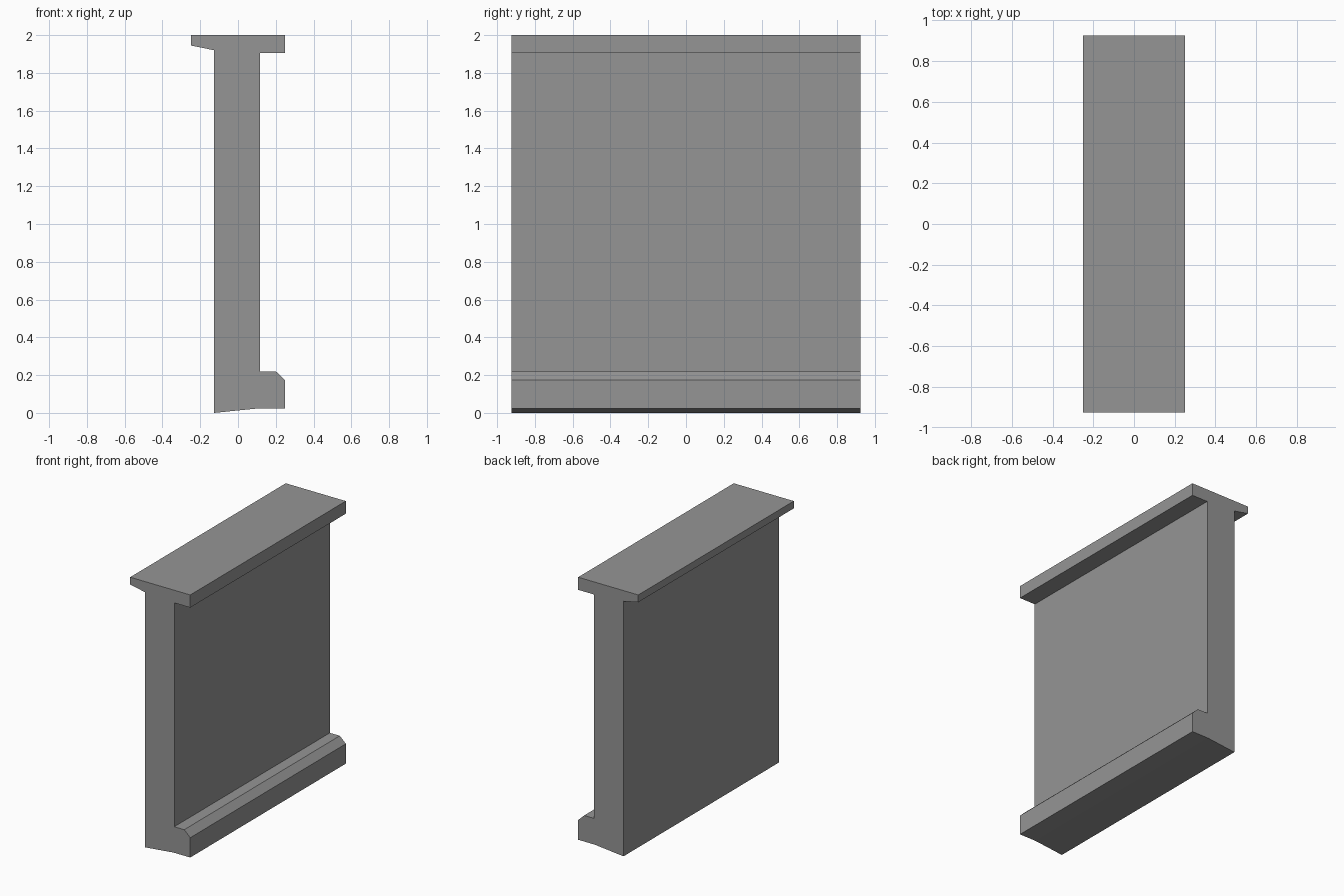
import bpy
import bmesh

cube = bpy.data.objects.get("Cube")
if cube:
    bpy.data.objects.remove(cube, do_unlink=True)

HALF_LENGTH = 0.925

# Plain grey surface
grey = bpy.data.materials.new("plain_grey")
grey.use_nodes = True
colour = (0.3, 0.3, 0.3, 1)
grey.diffuse_color = colour
grey.node_tree.nodes["Principled BSDF"].inputs["Base Color"].default_value = colour

# Cross-section (x, z): foot, web, then top flange
foot = [(-0.127, 0), (0.11, 0.024), (0.25, 0.024), (0.25, 0.173), (0.2, 0.22), (0.117, 0.22)]
flange = [(0.117, 1.905), (0.25, 1.905), (0.25, 2), (-0.25, 2), (-0.25, 1.945), (-0.127, 1.92)]


def extrude_profile(name, profile, material):
    """Extrude a closed x-z profile along y into a solid."""
    bm = bmesh.new()
    face = bm.faces.new([bm.verts.new((x, -HALF_LENGTH, z)) for x, z in profile])
    result = bmesh.ops.extrude_face_region(bm, geom=[face], use_keep_orig=True)
    moved = [g for g in result["geom"] if isinstance(g, bmesh.types.BMVert)]
    bmesh.ops.translate(bm, verts=moved, vec=(0, 2 * HALF_LENGTH, 0))
    bmesh.ops.recalc_face_normals(bm, faces=bm.faces[:])
    mesh = bpy.data.meshes.new(name)
    bm.to_mesh(mesh)
    bm.free()
    mesh.materials.append(material)
    obj = bpy.data.objects.new(name, mesh)
    bpy.context.collection.objects.link(obj)
    return obj


# Flanged wall section
extrude_profile("flanged_wall", foot + flange, grey)
